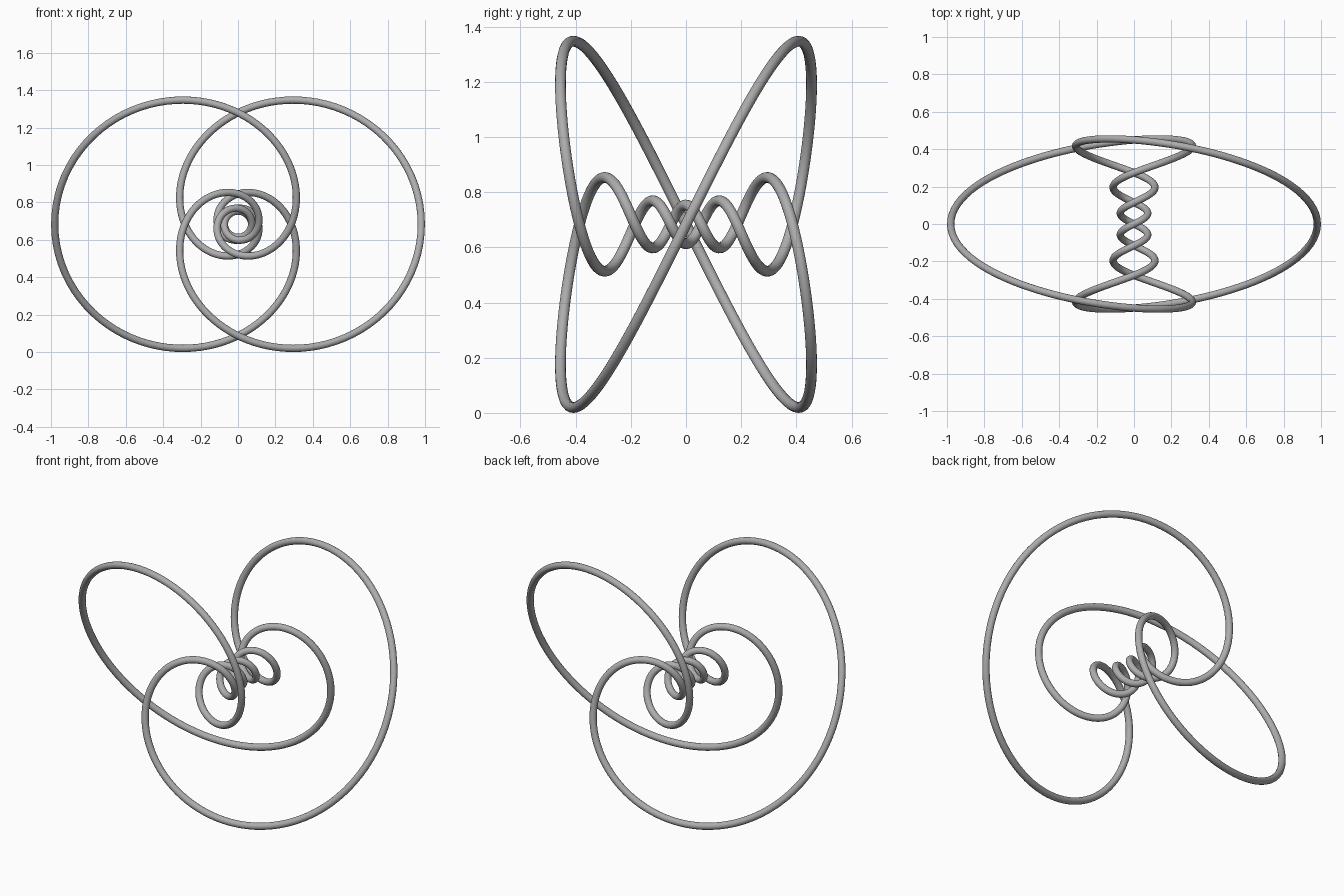
import bpy
from math import sin, cos, pi

cube = bpy.data.objects.get("Cube")
if cube:
    bpy.data.objects.remove(cube, do_unlink=True)

# Main dimensions: outer and inner distance from the y axis, tube thickness
OUTER, INNER, TUBE = 0.98, 0.07, 0.0195
LOOPS, TWISTS, STEPS = 2, 7, 800
centre = (OUTER + INNER) / 2
ring = (OUTER - INNER) / 2
ratio = ring / centre
scale = OUTER * (1 - ratio)


def knot_point(i):
    """Point of the knot on a ring torus about the y axis, tightening inwards."""
    phi = 2 * pi * LOOPS * i / STEPS
    theta = phi * TWISTS / LOOPS
    denom = 1 - ratio * cos(phi)
    rho = scale / denom
    y = (OUTER * INNER) ** 0.5 * ratio * sin(phi) / denom
    return rho * cos(theta), y, rho * sin(theta)


points = [knot_point(i) for i in range(STEPS)]
lift = TUBE - min(p[2] for p in points)

# Closed centre line with a round bevel
curve = bpy.data.curves.new("knot_tube", "CURVE")
curve.dimensions = "3D"
curve.twist_mode = "MINIMUM"
curve.bevel_depth = TUBE
curve.bevel_resolution = 6
spline = curve.splines.new("POLY")
spline.points.add(STEPS - 1)
for target, (x, y, z) in zip(spline.points, points):
    target.co = (x, y, z + lift, 1)
spline.use_cyclic_u = True
spline.use_smooth = True

# Plain grey material
grey = bpy.data.materials.new("grey")
grey.use_nodes = True
colour = (0.42, 0.42, 0.42, 1)
grey.diffuse_color = colour
grey.node_tree.nodes["Principled BSDF"].inputs["Base Color"].default_value = colour
curve.materials.append(grey)

knot = bpy.data.objects.new("knot_tube", curve)
bpy.context.collection.objects.link(knot)

# Turn the tube into a smooth mesh
bpy.ops.object.select_all(action="DESELECT")
knot.select_set(True)
bpy.context.view_layer.objects.active = knot
bpy.ops.object.convert(target="MESH")
bpy.ops.object.shade_smooth()
